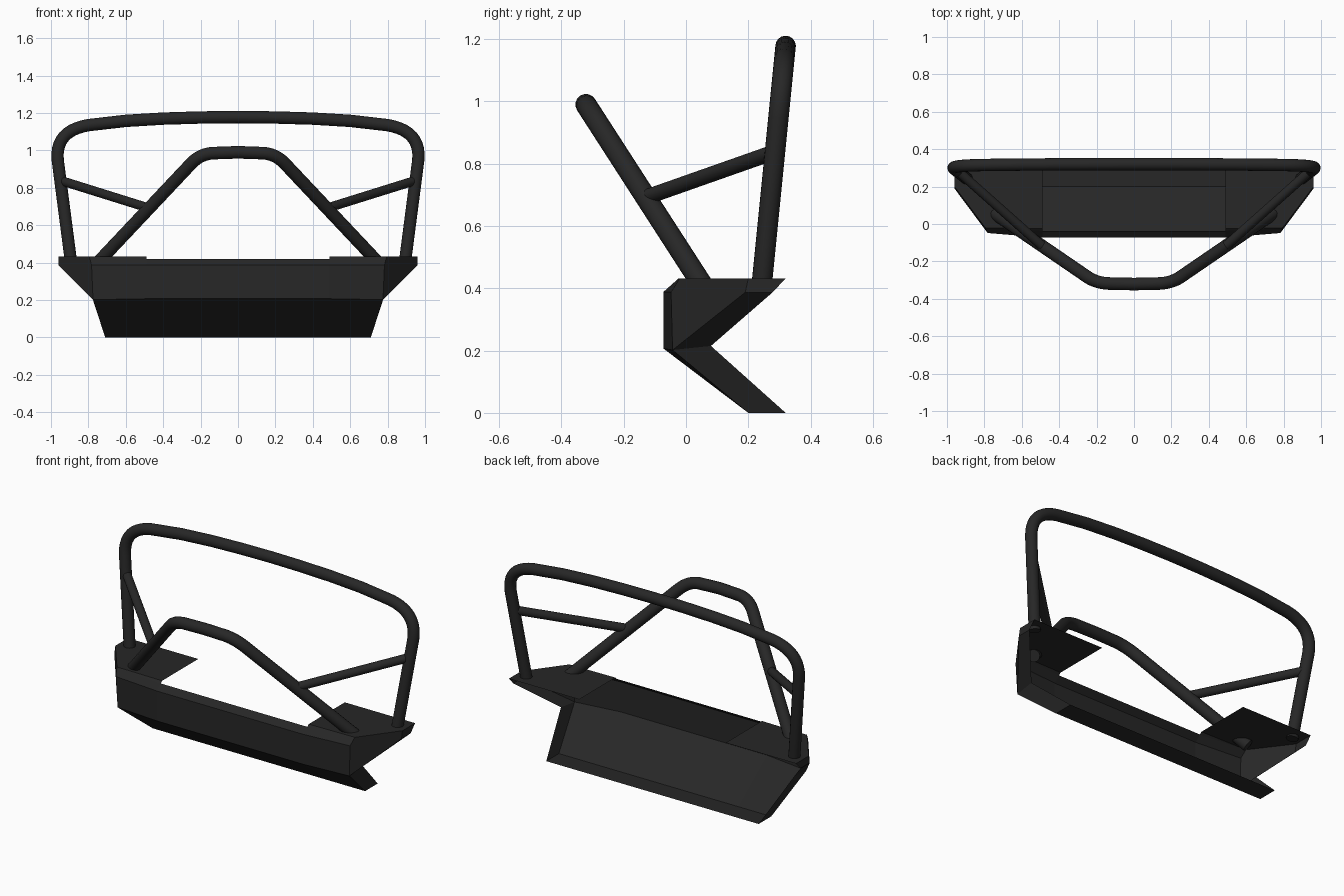
import bpy, bmesh
from mathutils import Vector

if "Cube" in bpy.data.objects:
    bpy.data.objects.remove(bpy.data.objects["Cube"])

mat = bpy.data.materials.new("black_steel")
mat.diffuse_color = (0.02, 0.02, 0.02, 1)
mat.use_nodes = True
mat.node_tree.nodes["Principled BSDF"].inputs["Base Color"].default_value = mat.diffuse_color


def flip(p):
    return (-p[0], p[1], p[2])


def sheet(name, faces, mirror=False):
    """Folded sheet metal from polygons, optionally mirrored across x."""
    bm = bmesh.new()
    todo = list(faces)
    if mirror:
        todo += [[flip(p) for p in reversed(f)] for f in faces]
    for f in todo:
        bm.faces.new([bm.verts.new(p) for p in f])
    bmesh.ops.remove_doubles(bm, verts=bm.verts, dist=0.0005)
    me = bpy.data.meshes.new(name)
    bm.to_mesh(me)
    bm.free()
    me.materials.append(mat)
    ob = bpy.data.objects.new(name, me)
    bpy.context.collection.objects.link(ob)


def bend(a, c, b, n=10):
    """Rounded bend from a to b around control point c."""
    a, b, c = Vector(a), Vector(b), Vector(c)
    return [a * (1 - t) ** 2 + c * 2 * t * (1 - t) + b * t * t
            for t in (i / n for i in range(n + 1))]


def tube(name, pts, radius):
    cu = bpy.data.curves.new(name, 'CURVE')
    cu.dimensions = '3D'
    cu.bevel_depth = radius
    cu.bevel_resolution = 6
    cu.use_fill_caps = True
    sp = cu.splines.new('POLY')
    sp.points.add(len(pts) - 1)
    for p, co in zip(sp.points, pts):
        p.co = (*co, 1)
    sp.use_smooth = True
    cu.materials.append(mat)
    bpy.context.collection.objects.link(bpy.data.objects.new(name, cu))


# Front panel and skid plate: profile rows at the bend and at the outer end
inner = [(0.49, -0.037, 0.42), (0.49, -0.073, 0.388), (0.49, -0.073, 0.207), (0.49, 0.2, 0)]
outer = [(0.795, -0.02, 0.432), (0.783, -0.048, 0.388), (0.775, -0.043, 0.202), (0.71, 0.2, 0)]
panel = []
for i in range(3):
    panel.append([inner[i], inner[i + 1], outer[i + 1], outer[i]])
    a, b = inner[i], inner[i + 1]
    panel.append([flip(a), flip(b), b, a])
sheet("front_panel", [panel[i] for i in (0, 2, 4)], True)
sheet("front_panel_centre", [panel[i] for i in (1, 3, 5)])

# Return flanges around the skid plate
back_top, back_low = (0.78, 0.08, 0.215), (0.71, 0.32, 0)
sheet("skid_side_flange", [[outer[2], outer[3], back_low, back_top]], True)
sheet("skid_bottom_flange",
      [[flip(outer[3]), flip(back_low), back_low, outer[3]]])

# Corner wings: top plate, angled side, end strip, lower flange
w_top, w_low = (0.96, 0.2, 0.432), (0.96, 0.19, 0.387)
e_top, e_low = (0.96, 0.32, 0.432), (0.96, 0.278, 0.387)
sheet("corner_wing", [
    [(0.49, -0.025, 0.432), outer[0], w_top, e_top, (0.49, 0.32, 0.432)],
    [inner[0], outer[0], (0.49, -0.025, 0.432)],
    [outer[0], outer[1], outer[2], w_low, w_top],
    [w_top, w_low, e_low, e_top],
    [w_low, outer[2], back_top, e_low]], True)


# Large rear hoop, lying in a slightly tilted plane
def rear(x, z):
    return Vector((x, 0.245 + 0.1 * (z - 0.43), z))


half = [rear(0.895, 0.42)] + bend(rear(0.964, 0.95), rear(0.978, 1.105), rear(0.8, 1.135))
half += [rear(0.6, 1.158), rear(0.4, 1.17), rear(0.2, 1.176)]
tube("rear_hoop", half + [rear(0, 1.178)] + [flip(p) for p in reversed(half)], 0.033)


# Forward leaning stinger hoop
def lean(x, z):
    return Vector((x, 0.04 - 0.645 * (z - 0.43), z))


half = [lean(0.745, 0.405)] + bend(lean(0.25, 0.93), lean(0.205, 0.978), lean(0.14, 0.985))
tube("stinger_hoop", half + [lean(0, 0.99)] + [flip(p) for p in reversed(half)], 0.034)

# Braces linking the two hoops
for side, s in (("right", 1), ("left", -1)):
    a, b = rear(0.945 * s, 0.838), lean(0.478 * s, 0.692)
    tube(side + "_brace", [a, b], 0.025)
